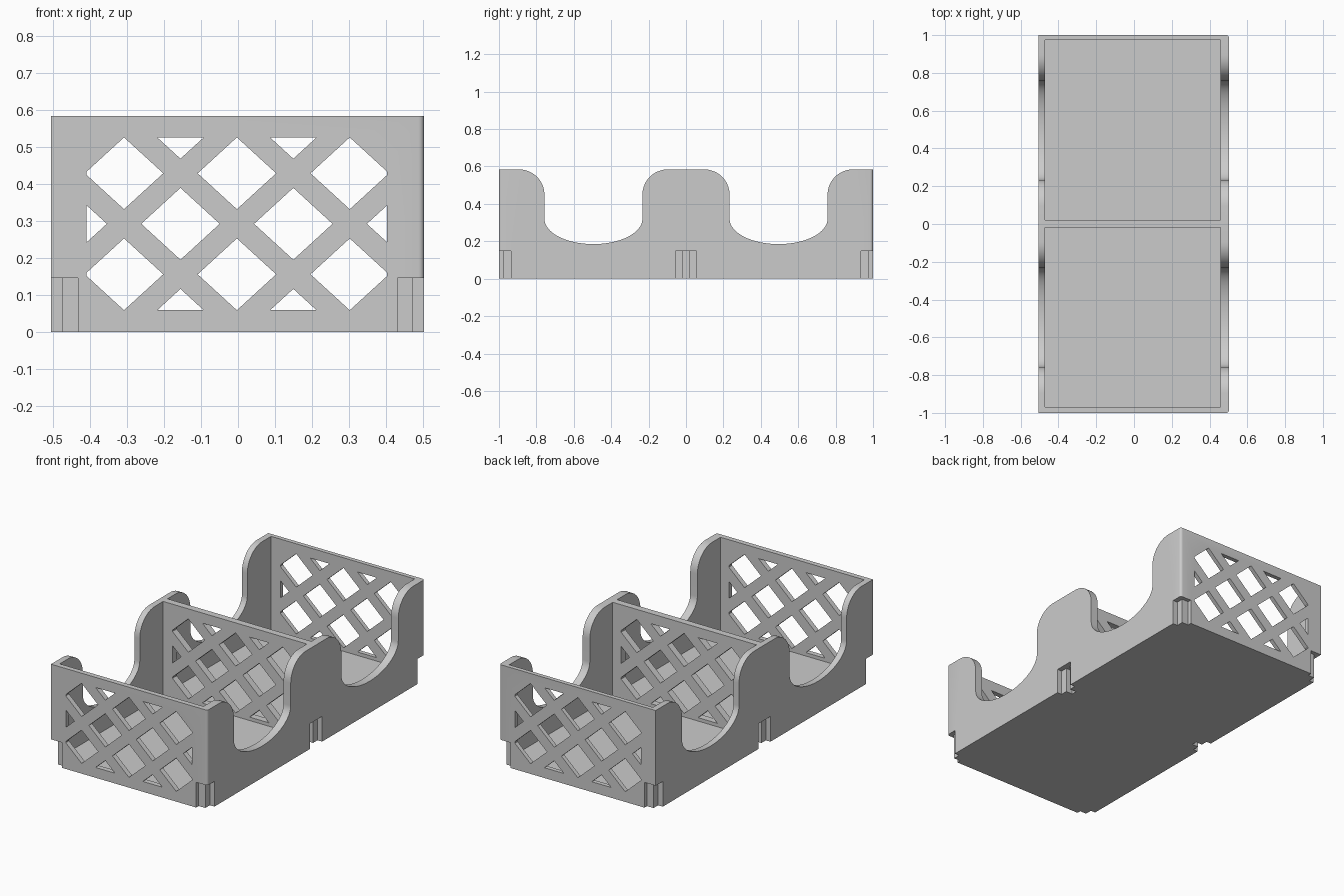
import bpy, bmesh
from math import sin, cos, pi, radians
from mathutils import Vector

old = bpy.data.objects.get("Cube")
if old:
    bpy.data.objects.remove(old, do_unlink=True)

LEFT, RIGHT, BACK, TOP = -0.505, 0.503, 1.0, 0.585
FLOOR = 0.04


def box(bm, lo, hi):
    """Add an axis-aligned box between two corners."""
    lo, hi = Vector(lo), Vector(hi)
    verts = bmesh.ops.create_cube(bm, size=1)["verts"]
    for v in verts:
        v.co = (lo + hi) / 2 + v.co * (hi - lo)
    return verts


def prism(bm, outline, depth):
    """Extrude a flat outline along the depth vector."""
    face = bm.faces.new([bm.verts.new(p) for p in outline])
    moved = bmesh.ops.extrude_face_region(bm, geom=[face])["geom"]
    verts = [g for g in moved if isinstance(g, bmesh.types.BMVert)]
    bmesh.ops.translate(bm, verts=verts, vec=depth)


def finish(bm, name):
    bmesh.ops.recalc_face_normals(bm, faces=bm.faces)
    mesh = bpy.data.meshes.new(name)
    bm.to_mesh(mesh)
    bm.free()
    obj = bpy.data.objects.new(name, mesh)
    bpy.context.collection.objects.link(obj)
    return obj


def arc(cy, cz, ry, rz, start, end, steps):
    """Elliptical arc in the y-z plane, angles in degrees."""
    angles = [radians(start + (end - start) * i / steps) for i in range(steps + 1)]
    return [(cy + ry * cos(a), cz + rz * sin(a)) for a in angles]


# Outer block, with the two vertical edges on its left rounded
bm = bmesh.new()
box(bm, (LEFT, -BACK, 0), (RIGHT, BACK, TOP))
edges = [e for e in bm.edges
         if all(v.co.x > 0 for v in e.verts)
         and abs(e.verts[0].co.z - e.verts[1].co.z) > 0.1]
bmesh.ops.bevel(bm, geom=edges, offset=0.015, segments=4, profile=0.5, affect="EDGES")
tray = finish(bm, "divided_tray")

cutters = []

# Two open compartments
bm = bmesh.new()
for y0, y1 in ((-0.97, -0.018), (0.022, 0.975)):
    box(bm, (-0.47, y0, FLOOR), (0.457, y1, 1))
cutters.append(finish(bm, "compartment_cutter"))

# Scooped side walls: rounded shoulders and an elliptical bowl
bm = bmesh.new()
for c in (-0.495, 0.495):
    profile = [(c - 0.4, 0.8)]
    profile += arc(c - 0.4, 0.45, 0.138, 0.135, 90, 0, 12)
    profile += arc(c, 0.32, 0.262, 0.135, 180, 360, 32)
    profile += arc(c + 0.4, 0.45, 0.138, 0.135, 180, 90, 12)
    profile.append((c + 0.4, 0.8))
    prism(bm, [(-0.7, y, z) for y, z in profile], (1.4, 0, 0))
cutters.append(finish(bm, "scoop_cutter"))

# Diamond lattice through all three cross walls, trimmed to a rectangle
bm = bmesh.new()
hw, hh = 0.106, 0.097
for i in range(-3, 4):
    for j in range(-2, 3):
        if (i + j) % 2 and (abs(i) < 3 or j == 0):
            x, z = -0.003 + 0.1525 * i, 0.293 + 0.1365 * j
            prism(bm, [(x - hw, -1.2, z), (x, -1.2, z - hh),
                       (x + hw, -1.2, z), (x, -1.2, z + hh)], (0, 2.4, 0))
for co, no in (((-0.41, 0, 0), (-1, 0, 0)), ((0.403, 0, 0), (1, 0, 0)),
               ((0, 0, 0.06), (0, 0, -1)), ((0, 0, 0.526), (0, 0, 1))):
    geom = bm.verts[:] + bm.edges[:] + bm.faces[:]
    bmesh.ops.bisect_plane(bm, geom=geom, plane_co=co, plane_no=no, clear_outer=True)
    bmesh.ops.holes_fill(bm, edges=[e for e in bm.edges if e.is_boundary], sides=0)
cutters.append(finish(bm, "lattice_cutter"))

# Cross-shaped post notches at the corners and at the middle of the sides
bm = bmesh.new()
for x in (LEFT, RIGHT):
    for y in (-BACK, 0, BACK):
        ax, bx = 0.03, 0.072
        ay, by = (0.065, 0.023) if y else (0.056, 0.016)
        quarter = [(bx, by), (ax, by), (ax, ay)]
        half = quarter + [(-px, py) for px, py in reversed(quarter)]
        cross = half + [(-px, -py) for px, py in half]
        prism(bm, [(x + px, y + py, -0.1) for px, py in cross], (0, 0, 0.247))
cutters.append(finish(bm, "notch_cutter"))

# Carve the tray
bpy.ops.object.select_all(action="DESELECT")
bpy.context.view_layer.objects.active = tray
tray.select_set(True)
for cutter in cutters:
    cutter.hide_render = True
    mod = tray.modifiers.new(cutter.name, "BOOLEAN")
    mod.operation = "DIFFERENCE"
    mod.solver = "EXACT"
    mod.object = cutter
    bpy.ops.object.modifier_apply(modifier=mod.name)
    bpy.data.objects.remove(cutter, do_unlink=True)
bpy.ops.object.shade_smooth_by_angle(angle=radians(30))

# Plain grey plastic
grey = (0.6, 0.6, 0.6, 1)
mat = bpy.data.materials.new("plain_grey")
mat.use_nodes = True
mat.diffuse_color = grey
mat.node_tree.nodes["Principled BSDF"].inputs["Base Color"].default_value = grey
tray.data.materials.clear()
tray.data.materials.append(mat)
